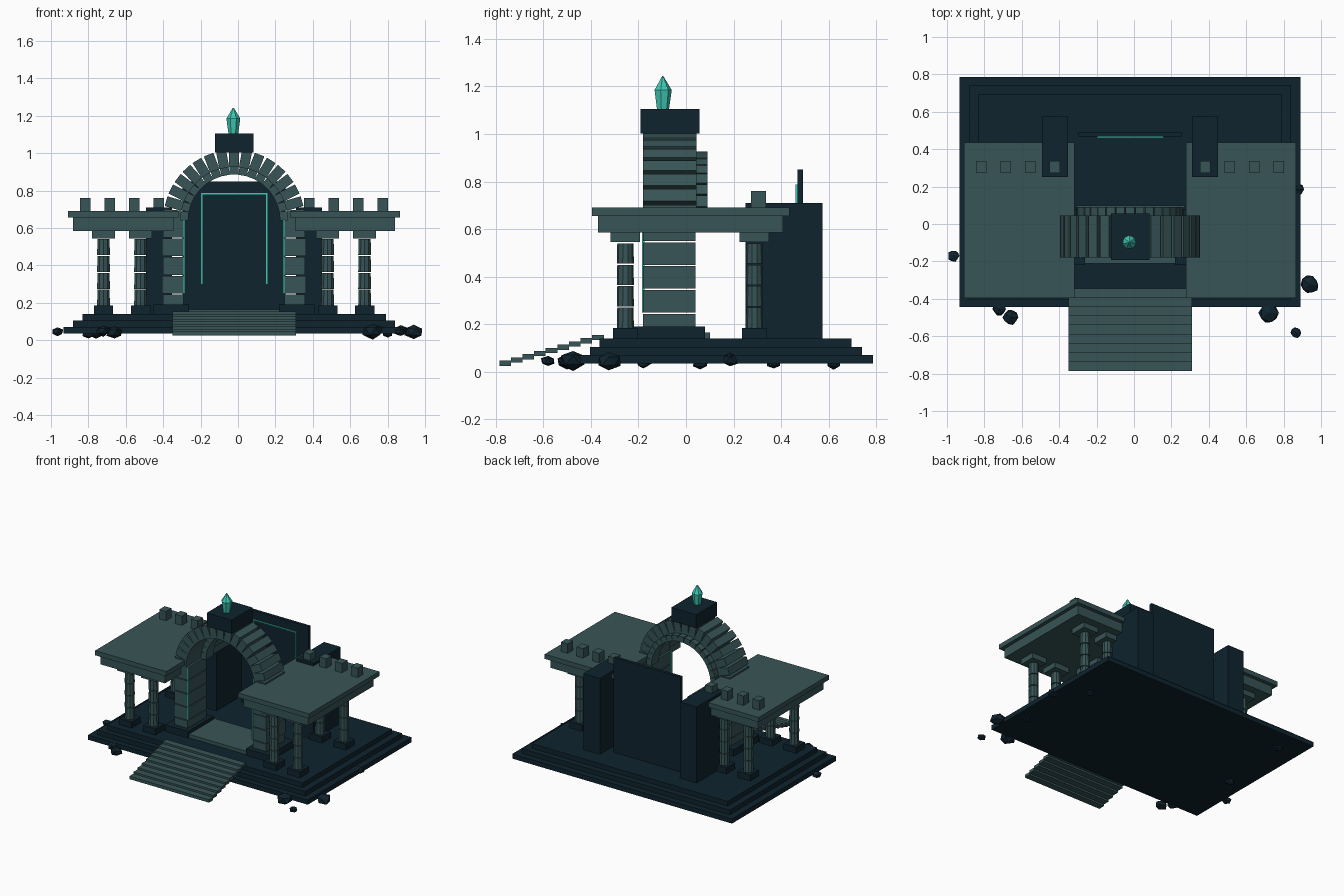
import bpy, bmesh, math, random
from mathutils import Vector, Matrix

random.seed(4)
CX = -0.021  # symmetry axis of the building

cube = bpy.data.objects.get("Cube")
if cube:
    bpy.data.objects.remove(cube, do_unlink=True)


def material(name, rgb):
    m = bpy.data.materials.new(name)
    m.use_nodes = True
    m.diffuse_color = (*rgb, 1)
    m.node_tree.nodes["Principled BSDF"].inputs["Base Color"].default_value = (*rgb, 1)
    return m


STONE = material("grey_green_stone", (0.039, 0.089, 0.093))
DARK = material("dark_slate", (0.0048, 0.0168, 0.027))
TEAL = material("teal_glow", (0.051, 0.58, 0.46))


def finish(name, bm, mat):
    me = bpy.data.meshes.new(name)
    bm.to_mesh(me)
    bm.free()
    me.materials.append(mat)
    ob = bpy.data.objects.new(name, me)
    bpy.context.collection.objects.link(ob)
    return ob


def add_box(bm, lo, hi, turn=None):
    lo, hi = Vector(lo), Vector(hi)
    mat = Matrix.Translation((lo + hi) / 2) @ Matrix.Diagonal((*(hi - lo), 1))
    bmesh.ops.create_cube(bm, size=1, matrix=(turn or Matrix()) @ mat)


def box(name, lo, hi, mat):
    bm = bmesh.new()
    add_box(bm, lo, hi)
    return finish(name, bm, mat)


def wide_box(name, half, y, z, mat):
    return box(name, (CX - half, y[0], z[0]), (CX + half, y[1], z[1]), mat)


def side_box(name, side, x, y, z, mat):
    a, b = sorted((CX + side * x[0], CX + side * x[1]))
    return box(name, (a, y[0], z[0]), (b, y[1], z[1]), mat)


def add_cone(bm, x, y, z0, z1, r0, r1, sides):
    bmesh.ops.create_cone(bm, cap_ends=True, segments=sides, radius1=r0, radius2=r1,
                          depth=z1 - z0, matrix=Matrix.Translation((x, y, (z0 + z1) / 2)))


# Stepped platform
for i in range(3):
    wide_box(f"platform_tier_{i + 1}", 0.911 - 0.05 * i,
             (-0.445 + 0.041 * i, 0.786 - 0.045 * i),
             (0.035 + 0.035 * i, 0.07 + 0.035 * i), DARK)

# Front stairs made of thin treads
bm = bmesh.new()
for i in range(9):
    y, z = -0.785 + 0.0488 * i, 0.025 + 0.0135 * i
    add_box(bm, (CX - 0.33, y, z), (CX + 0.33, y + 0.0488, z + 0.022))
finish("front_stairs", bm, STONE)
wide_box("threshold", 0.29, (-0.21, 0.1), (0.14, 0.165), STONE)

for side, tag in ((-1, "right"), (1, "left")):
    # Pillar of stacked blocks under the arch
    side_box(f"{tag}_pillar_base", side, (0.24, 0.43), (-0.22, 0.08), (0.14, 0.19), DARK)
    bm = bmesh.new()
    for i in range(5):
        z = 0.15 + 0.1 * i
        out = 0.005 * (i % 2)
        a, b = sorted((CX + side * 0.27, CX + side * (0.38 + out)))
        add_box(bm, (a, -0.18, max(z, 0.19)), (b, 0.04, z + 0.094))
    finish(f"{tag}_arch_pillar", bm, STONE)
    side_box(f"{tag}_pillar_glow", side, (0.262, 0.27), (-0.184, -0.174), (0.25, 0.645), TEAL)

    # Flat roof with small blocks along the back
    side_box(f"{tag}_roof_slab", side, (0.298, 0.887), (-0.395, 0.436), (0.655, 0.69), STONE)
    side_box(f"{tag}_roof_beam", side, (0.325, 0.86), (-0.37, 0.408), (0.585, 0.655), STONE)
    for i in range(4):
        x = 0.402 + 0.131 * i
        side_box(f"{tag}_roof_block_{i + 1}", side, (x - 0.028, x + 0.028),
                 (0.273, 0.337), (0.69, 0.76), STONE)

    # Four columns of stacked drums
    n = 0
    for x in (0.5, 0.698):
        for y in (-0.255, 0.288):
            n += 1
            side_box(f"{tag}_column_base_{n}", side, (x - 0.052, x + 0.052),
                     (y - 0.052, y + 0.052), (0.14, 0.185), DARK)
            bm = bmesh.new()
            px = CX + side * x
            for i in range(4):
                z = 0.185 + 0.09 * i
                add_cone(bm, px, y, z, z + 0.085, 0.036, 0.034, 10)
            finish(f"{tag}_column_shaft_{n}", bm, STONE)
            side_box(f"{tag}_column_capital_{n}", side, (x - 0.062, x + 0.062),
                     (y - 0.062, y + 0.062), (0.545, 0.585), STONE)

    # Rear wall block
    side_box(f"{tag}_rear_block", side, (0.332, 0.47), (0.25, 0.575), (0.14, 0.71), DARK)


def arch_ring(name, inner, outer, y, count, fill):
    """Half ring of separate wedge stones, each a turned box."""
    bm = bmesh.new()
    step = math.pi / count
    width = step * (inner + outer) / 2 * fill
    for i in range(count):
        turn = Matrix.Translation((CX, 0, 0.64)) @ Matrix.Rotation(
            (i + 0.5) * step - math.pi / 2, 4, 'Y')
        add_box(bm, (-width / 2, y[0], inner), (width / 2, y[1], outer), turn)
    return finish(name, bm, STONE)


# Arch, with a smaller ring at the back
arch_ring("arch_outer_ring", 0.285, 0.378, (-0.18, 0.045), 17, 0.88)
arch_ring("arch_inner_ring", 0.245, 0.286, (0.0, 0.09), 17, 0.95)
wide_box("keystone_block", 0.103, (-0.192, 0.056), (1.003, 1.105), DARK)

# Crystal: tapered shaft with a pointed tip
bm = bmesh.new()
add_cone(bm, CX - 0.004, -0.098, 1.1, 1.185, 0.026, 0.038, 7)
add_cone(bm, CX - 0.004, -0.098, 1.185, 1.243, 0.038, 0.003, 7)
bmesh.ops.remove_doubles(bm, verts=bm.verts, dist=0.001)
finish("crystal", bm, TEAL)

# Rear gate panel with a glowing frame
wide_box("gate_panel", 0.276, (0.468, 0.492), (0.14, 0.85), DARK)
bm = bmesh.new()
for s in (-1, 1):
    x = CX + s * 0.174
    add_box(bm, (x - 0.004, 0.46, 0.3), (x + 0.004, 0.468, 0.787))
add_box(bm, (CX - 0.178, 0.46, 0.779), (CX + 0.178, 0.468, 0.787))
finish("gate_glow_frame", bm, TEAL)

# Loose rocks around and under the platform: x, y, z, radius
rocks = [(-0.965, -0.17, 0.045, 0.035), (-0.66, -0.5, 0.04, 0.045),
         (-0.72, -0.455, 0.05, 0.04), (0.72, -0.475, 0.05, 0.058),
         (0.865, -0.58, 0.045, 0.032), (0.94, -0.325, 0.045, 0.055),
         (0.87, 0.185, 0.05, 0.04), (-0.8, 0.06, 0.035, 0.035),
         (0.7, 0.37, 0.035, 0.032), (-0.76, 0.62, 0.035, 0.035),
         (0.8, -0.18, 0.035, 0.03)]
for i, (x, y, z, r) in enumerate(rocks):
    bm = bmesh.new()
    bmesh.ops.create_icosphere(bm, subdivisions=1, radius=r)
    for v in bm.verts:
        v.co *= random.uniform(0.85, 1.1)
        v.co.z *= 0.75
        v.co += Vector((x, y, z))
        v.co.z = max(v.co.z, 0)
    finish(f"rock_{i + 1}", bm, DARK)
